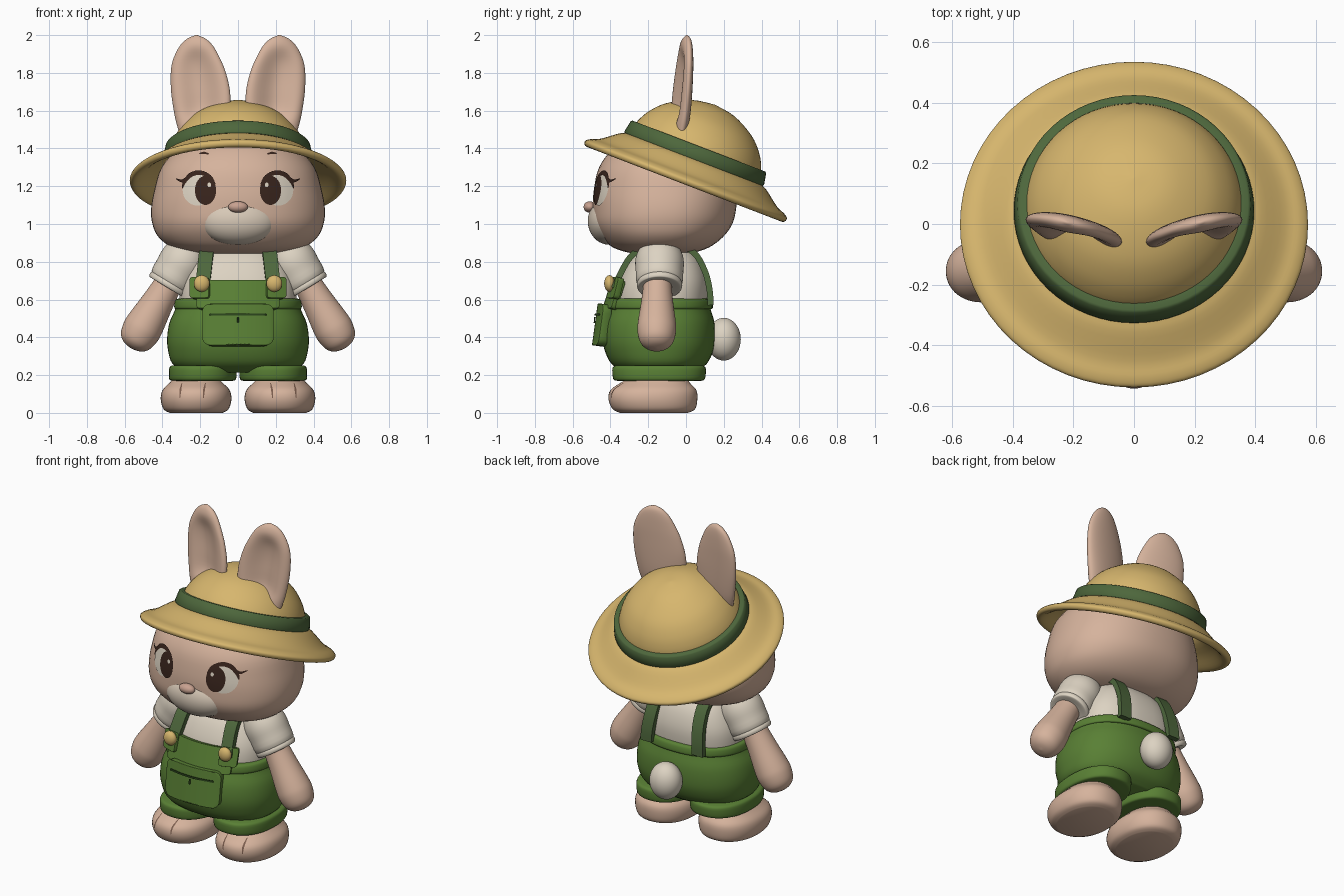
import bpy, bmesh, math
from mathutils import Matrix, Vector
from mathutils.bvhtree import BVHTree

cube = bpy.data.objects.get("Cube")
if cube:
    bpy.data.objects.remove(cube, do_unlink=True)


def material(name, r, g, b):
    m = bpy.data.materials.new(name)
    m.use_nodes = True
    m.diffuse_color = (r, g, b, 1)
    shader = next(n for n in m.node_tree.nodes if n.type == "BSDF_PRINCIPLED")
    shader.inputs["Base Color"].default_value = (r, g, b, 1)
    shader.inputs["Roughness"].default_value = 0.7
    return m


fur = material("fur", .67, .45, .335)
pale_fur = material("pale fur", .68, .58, .47)
nose_pink = material("nose pink", .58, .36, .28)
cream = material("cream", .72, .65, .54)
straw = material("straw", .68, .47, .155)
green = material("overall green", .1, .215, .035)
dark_green = material("band green", .075, .135, .045)
seam_green = material("seam green", .025, .06, .012)
brown = material("dark brown", .04, .018, .012)
crease = material("crease brown", .2, .11, .075)


def make(name, verts, faces, mat, mirror=False):
    """Mesh object with smooth shading, sharp edges kept, optional mirroring."""
    mesh = bpy.data.meshes.new(name)
    mesh.from_pydata([tuple(v) for v in verts], [], faces)
    bm = bmesh.new()
    bm.from_mesh(mesh)
    bmesh.ops.recalc_face_normals(bm, faces=bm.faces)
    bm.to_mesh(mesh)
    bm.free()
    mesh.polygons.foreach_set("use_smooth", [True] * len(mesh.polygons))
    mesh.set_sharp_from_angle(angle=math.radians(45))
    mesh.materials.append(mat)
    obj = bpy.data.objects.new(name, mesh)
    bpy.context.collection.objects.link(obj)
    if mirror:
        obj.modifiers.new("Mirror", "MIRROR").use_mirror_merge = False
    return obj


def smooth(rows, steps=4):
    """Catmull-Rom subdivision of a table of rows."""
    out = []
    for i in range(len(rows) - 1):
        quad = [rows[max(i - 1, 0)], rows[i], rows[i + 1], rows[min(i + 2, len(rows) - 1)]]
        for s in range(steps):
            t = s / steps
            out.append([b + t / 2 * (c - a + t * (2 * a - 5 * b + 4 * c - d + t * (3 * (b - c) + d - a)))
                        for a, b, c, d in zip(*quad)])
    return out + [list(rows[-1])]


def bridge(name, rings, mat, mirror=False):
    """Skin a stack of equal rings and cap both ends."""
    n = len(rings[0])
    faces = [(i * n + j, i * n + (j + 1) % n, (i + 1) * n + (j + 1) % n, (i + 1) * n + j)
             for i in range(len(rings) - 1) for j in range(n)]
    last = (len(rings) - 1) * n
    faces += [tuple(range(n)), tuple(range(last, last + n))]
    return make(name, [v for ring in rings for v in ring], faces, mat, mirror)


def turn(n):
    return [(math.cos(math.tau * i / n), math.sin(math.tau * i / n)) for i in range(n)]


def loft(name, rows, mat, cx=0, power=2.2, mirror=False):
    """Stack of rounded sections: height, half width, front y, back y."""
    def soft(v):
        return math.copysign(abs(v) ** (2 / power), v)
    rings = [[(cx + rx * soft(c), (yf + yb) / 2 + (yb - yf) / 2 * soft(s), z) for c, s in turn(56)]
             for z, rx, yf, yb in smooth(rows)]
    return bridge(name, rings, mat, mirror)


def lathe(name, profile, mat, xf, mirror=False, steps=4):
    """Revolve radius, height pairs around an axis placed by a matrix."""
    rings = [[xf @ Vector((r * c, r * s, h)) for c, s in turn(64)] for r, h in smooth(profile, steps)]
    return bridge(name, rings, mat, mirror)


def ellipsoid(name, loc, size, mat, mirror=False):
    arc = [(max(math.sin(math.pi * i / 20), .002), -math.cos(math.pi * i / 20)) for i in range(21)]
    return lathe(name, arc, mat, Matrix.LocRotScale(Vector(loc), None, Vector(size)), mirror, 1)


def along(start, end):
    start, end = Vector(start), Vector(end)
    return Matrix.Translation(start) @ (end - start).to_track_quat("Z", "Y").to_matrix().to_4x4()


def surface(obj):
    """Function giving the front y of an object at x, z."""
    mesh = obj.data
    tree = BVHTree.FromPolygons([v.co for v in mesh.vertices], [tuple(p.vertices) for p in mesh.polygons])

    def front(x, z):
        hit = tree.ray_cast(Vector((x, -3, z)), Vector((0, 1, 0)))[0]
        return hit.y if hit else -.3
    return front


def disc(name, front, x, z, rx, rz, lift, mat):
    """Painted ellipse following a surface."""
    rings = [[(x + rx * k * c, z + rz * k * s) for c, s in turn(32)] for k in (.02, .25, .5, .75, 1)]
    rings = [[(px, front(px, pz) - lift, pz) for px, pz in ring] for ring in rings]
    n = 32
    faces = [(i * n + j, i * n + (j + 1) % n, (i + 1) * n + (j + 1) % n, (i + 1) * n + j)
             for i in range(4) for j in range(n)]
    return make(name, sum(rings, []), faces + [tuple(range(n))], mat, True)


def stroke(name, front, rows, lift, mat):
    """Painted line following a surface: x, z, half thickness."""
    pts, verts = smooth(rows), []
    for i, (x, z, w) in enumerate(pts):
        a, b = pts[max(i - 1, 0)], pts[min(i + 1, len(pts) - 1)]
        d = Vector((b[0] - a[0], b[1] - a[1])).normalized() * w
        verts += [(px, front(px, pz) - lift, pz) for px, pz in ((x - d.y, z + d.x), (x + d.y, z - d.x))]
    faces = [(2 * i, 2 * i + 1, 2 * i + 3, 2 * i + 2) for i in range(len(pts) - 1)]
    return make(name, verts, faces, mat, True)


def panel(name, cx, hw, z0, z1, y0, y1, round_, thick, mat, mirror=False):
    """Curved cloth panel with rounded corners."""
    verts, n = [], 16
    for i in range(n + 1):
        v = .5 - .5 * math.cos(math.pi * i / n)
        z = z0 + (z1 - z0) * v
        d = max(0, round_ - min(z - z0, z1 - z))
        half = hw - round_ + math.sqrt(max(round_ ** 2 - d ** 2, 0))
        for j in range(n + 1):
            x = cx + half * (2 * j / n - 1)
            verts.append((x, y0 + (y1 - y0) * v + .95 * x * x, z))
    w = n + 1
    faces = [(i * w + j, i * w + j + 1, (i + 1) * w + j + 1, (i + 1) * w + j) for i in range(n) for j in range(n)]
    obj = make(name, verts, faces, mat, mirror)
    solid = obj.modifiers.new("Solidify", "SOLIDIFY")
    solid.thickness, solid.offset = thick, 0
    if thick > .01:
        bevel = obj.modifiers.new("Bevel", "BEVEL")
        bevel.width, bevel.segments, bevel.limit_method = .007, 2, "ANGLE"
    return obj


# Head and face
head = loft("head", [(.84, .1, -.2, -.05), (.846, .22, -.29, .03), (.875, .345, -.385, .12), (.93, .42, -.445, .195),
                     (1.0, .453, -.485, .245), (1.08, .46, -.493, .265), (1.18, .443, -.488, .27),
                     (1.3, .405, -.46, .25), (1.4, .32, -.385, .2), (1.45, .25, -.29, .15), (1.5, .15, -.17, .05)], fur)
face = surface(head)
ellipsoid("muzzle", (0, -.405, 1.015), (.205, .115, .125), pale_fur)
ellipsoid("nose", (0, -.51, 1.09), (.052, .032, .03), nose_pink)
disc("eye_whites", face, .213, 1.18, .08, .083, .004, cream)
disc("irises", face, .172, 1.178, .056, .077, .007, brown)
disc("eye_highlights", face, .152, 1.207, .01, .012, .0095, cream)
stroke("upper_eyelids", face, [(.122, 1.21, .004), (.15, 1.25, .01), (.2, 1.272, .012), (.25, 1.26, .012),
                               (.283, 1.222, .008), (.295, 1.19, .003)], .008, brown)
stroke("eyelashes", face, [(.26, 1.25, .008), (.295, 1.228, .008), (.328, 1.24, .002)], .009, brown)
stroke("eyebrows", face, [(.155, 1.37, .003), (.18, 1.377, .006), (.205, 1.372, .003)], .006, brown)

# Ears: flattened, hollow at the front and turned outwards
ears = []
for z, cx, hw, t, cup in smooth([(1.45, .22, .08, .03, 0), (1.53, .2, .125, .045, .5), (1.6, .192, .148, .048, 1.2),
                                 (1.7, .198, .156, .046, 1.25), (1.8, .21, .146, .042, 1.2), (1.87, .218, .126, .038, .9),
                                 (1.94, .22, .09, .03, .1), (1.98, .22, .05, .02, 0), (2.0, .22, .005, .003, 0)]):
    ring = []
    for c, s in turn(48):
        y = t * s * (1 - (cup * s ** 4 if s < 0 else 0))
        ring.append((cx + hw * c, y + .2 * hw * c + .09 * (z - 2) + .005, z))
    ears.append(ring)
bridge("ears", ears, fur, True)

# Straw hat, tilted back
tilt = Matrix.Translation((0, 0, 1.235)) @ Matrix.Rotation(math.radians(-21), 4, "X")
lathe("straw_hat", [(.001, .425), (.12, .405), (.24, .342), (.31, .272), (.35, .2), (.37, .13), (.42, .1), (.5, .04),
                    (.55, .018), (.573, -.002), (.562, -.024), (.53, -.02), (.46, .03), (.37, .09), (.33, .18),
                    (.22, .31), (.001, .385)], straw, tilt)
lathe("hat_band", [(.36, .115), (.392, .115), (.396, .122), (.384, .184), (.376, .19), (.34, .19)], dark_green, tilt, steps=1)

# Shirt, sleeves and arms
loft("shirt", [(.5, .3, -.36, .1), (.6, .31, -.37, .115), (.7, .3, -.355, .115), (.8, .255, -.31, .085),
               (.87, .2, -.25, .03), (.93, .12, -.2, -.04)], cream, power=2.5)
sleeve = along((.24, -.14, .88), (.37, -.14, .665))
lathe("sleeves", [(.002, -.035), (.06, -.025), (.105, .02), (.127, .08), (.126, .15), (.11, .235), (.002, .24)],
      cream, sleeve, True)
lathe("sleeve_cuffs", [(.08, .225), (.112, .222), (.12, .235), (.117, .25), (.107, .255), (.07, .25)], cream, sleeve, True)
lathe("arms", [(.002, 0), (.07, .005), (.076, .1), (.086, .2), (.1, .31), (.102, .37), (.086, .43), (.05, .462),
               (.002, .472)], fur, along((.33, -.15, .75), (.515, -.155, .43)), True)

# Overalls
loft("overalls", [(.215, .28, -.33, .05), (.26, .347, -.395, .11), (.33, .37, -.43, .145), (.4, .375, -.442, .155),
                  (.48, .362, -.435, .15), (.55, .332, -.41, .13), (.6, .325, -.39, .12)], green, power=2.3)
loft("waistband", [(.55, .32, -.4, .12), (.555, .337, -.42, .142), (.595, .333, -.415, .137), (.605, .315, -.4, .12)],
     green, power=2.3)
loft("trouser_cuffs", [(.17, .16, -.365, .08), (.18, .177, -.385, .1), (.235, .177, -.39, .105),
                       (.25, .165, -.375, .09)], green, .187, 2.3, True)
panel("bib", 0, .215, .55, .7, -.425, -.378, .015, .035, green)
panel("bib_tabs", .2, .05, .605, .715, -.428, -.4, .015, .035, green, True)
panel("front_pocket", 0, .182, .355, .575, -.473, -.443, .04, .05, green)
panel("pocket_slit", 0, .15, .515, .525, -.481, -.48, .004, .006, seam_green)
panel("pocket_stitch", 0, .004, .475, .507, -.486, -.483, .002, .006, seam_green)

# Shoulder straps
path = [Vector(p) for p in smooth([(.19, -.38, .66), (.18, -.345, .74), (.17, -.29, .83), (.16, -.2, .89),
                                   (.16, -.07, .9), (.16, .04, .85), (.165, .1, .75), (.175, .125, .65), (.18, .13, .57)])]
straps = []
for i, p in enumerate(path):
    t = path[min(i + 1, len(path) - 1)] - path[max(i - 1, 0)]
    side = Vector((.038, 0, 0))
    out = Vector((0, -t.z, t.y)).normalized() * .016
    straps.append([p + side + out, p - side + out, p - side - out, p + side - out])
bridge("shoulder_straps", straps, dark_green, True)
ellipsoid("buttons", (.192, -.405, .685), (.042, .028, .044), straw, True)

# Feet with toe creases, and tail
foot = loft("feet", [(0, .14, -.35, .01), (.02, .172, -.388, .048), (.07, .187, -.41, .06), (.12, .178, -.4, .055),
                     (.16, .14, -.345, .02), (.2, .1, -.28, 0)], fur, .222, mirror=True)
toes = surface(foot)
for name, x in (("inner_toe_creases", .18), ("outer_toe_creases", .305)):
    stroke(name, toes, [(x - .008, .158, .002), (x, .12, .005), (x + .003, .08, .002)], .004, crease)
ellipsoid("tail", (0, .2, .39), (.098, .09, .113), cream)
